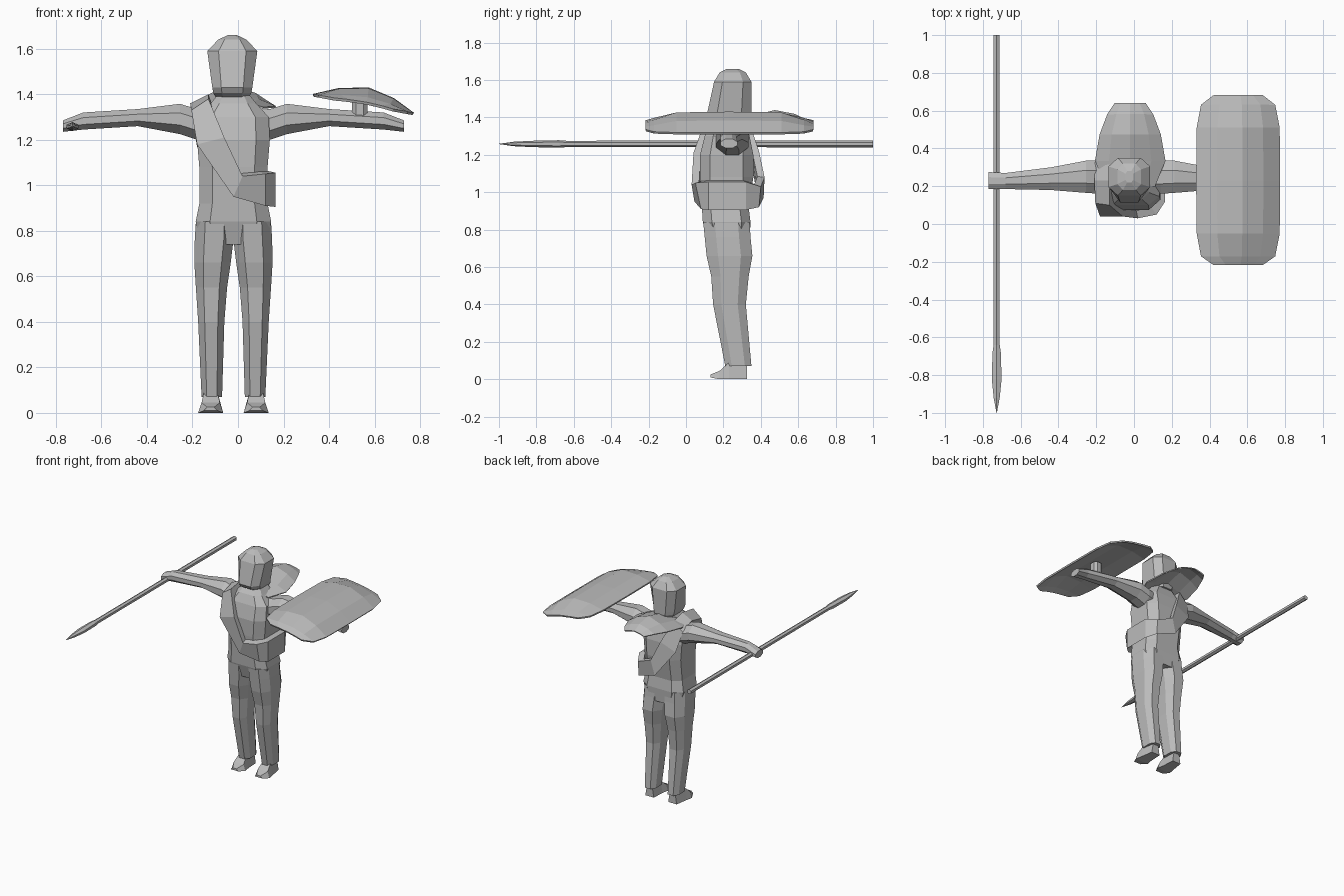
import bpy, bmesh, math
from mathutils import Vector

CX = -0.02  # the figure's mirror plane
grey = bpy.data.materials.new("plain grey")
grey.diffuse_color = (0.5, 0.5, 0.5, 1)


def make(name, bm):
    bmesh.ops.recalc_face_normals(bm, faces=bm.faces)
    me = bpy.data.meshes.new(name)
    bm.to_mesh(me)
    bm.free()
    me.materials.append(grey)
    ob = bpy.data.objects.new(name, me)
    bpy.context.collection.objects.link(ob)
    return ob


def skin(name, rings, closed=False):
    """Join rings of points with quads; cap the ends unless the rings form a loop."""
    bm = bmesh.new()
    vs = [[bm.verts.new(p) for p in r] for r in rings]
    n = len(rings[0])
    pairs = list(zip(vs, vs[1:])) + ([(vs[-1], vs[0])] if closed else [])
    for a, b in pairs:
        for i in range(n):
            j = (i + 1) % n
            bm.faces.new((a[i], a[j], b[j], b[i]))
    if not closed:
        bm.faces.new(vs[0])
        bm.faces.new(vs[-1])
    return make(name, bm)


def octagon(u0, u1, v0, v1, k=0.5):
    cu, cv, hu, hv = (u0 + u1) / 2, (v0 + v1) / 2, (u1 - u0) / 2, (v1 - v0) / 2
    base = [(1, k), (k, 1), (-k, 1), (-1, k), (-1, -k), (-k, -1), (k, -1), (1, -k)]
    return [(cu + hu * a, cv + hv * b) for a, b in base]


def upright(name, sections, k=0.5):
    """Sections are (z, x0, x1, y0, y1)."""
    return skin(name, [[(x, y, z) for x, y in octagon(x0, x1, y0, y1, k)]
                       for z, x0, x1, y0, y1 in sections])


def sheet(name, rows, thickness):
    """Grid of points made into a thin shell."""
    bm = bmesh.new()
    vs = [[bm.verts.new(p) for p in r] for r in rows]
    for a, b in zip(vs, vs[1:]):
        for i in range(len(a) - 1):
            bm.faces.new((a[i], a[i + 1], b[i + 1], b[i]))
    ob = make(name, bm)
    mod = ob.modifiers.new("thickness", 'SOLIDIFY')
    mod.thickness = thickness
    mod.offset = 0
    return ob


# torso: (z, half width, front, back)
upright("torso", [(z, CX - h, CX + h, a, b) for z, h, a, b in [
    (0.74, 0.14, 0.12, 0.34), (0.84, 0.166, 0.09, 0.345), (0.92, 0.15, 0.085, 0.335),
    (1.08, 0.15, 0.075, 0.36), (1.2, 0.16, 0.075, 0.36), (1.3, 0.155, 0.1, 0.34),
    (1.36, 0.1, 0.13, 0.32), (1.41, 0.06, 0.18, 0.3)]], 0.62)

# hooded head
upright("head", [(z, CX - 0.005 - h, CX - 0.005 + h, a, b) for z, h, a, b in [
    (1.37, 0.065, 0.19, 0.33), (1.405, 0.083, 0.13, 0.35), (1.43, 0.088, 0.115, 0.35),
    (1.59, 0.11, 0.15, 0.35), (1.64, 0.062, 0.18, 0.32), (1.66, 0.02, 0.22, 0.28)]], 0.55)

for side, s in (("right", -1), ("left", 1)):
    # trouser leg: (z, inner, outer, front, back)
    upright(side + "_leg", [(z, CX + s * i, CX + s * o, a, b) for z, i, o, a, b in [
        (0.07, 0.05, 0.14, 0.21, 0.35), (0.4, 0.04, 0.155, 0.145, 0.32),
        (0.55, 0.028, 0.165, 0.135, 0.335), (0.66, 0.012, 0.172, 0.11, 0.355),
        (0.76, 0.0, 0.17, 0.1, 0.345), (0.84, 0.0, 0.165, 0.092, 0.34)]])
    # foot with a long low toe
    rings = []
    for y, i, o, top in [(0.325, 0.06, 0.13, 0.09), (0.23, 0.055, 0.145, 0.09),
                         (0.18, 0.045, 0.155, 0.045), (0.13, 0.07, 0.13, 0.025)]:
        t = 0.01 if y < 0.15 else 0
        rings.append([(CX + s * i, y, t), (CX + s * o, y, t),
                      (CX + s * (o - 0.015), y, top), (CX + s * (i + 0.015), y, top)])
    skin(side + "_foot", rings)
    # arm: (reach, bottom, top, front, back)
    skin(side + "_arm", [[(CX + s * d, y, z) for y, z in octagon(a, b, z0, z1, 0.4)]
                         for d, z0, z1, a, b in [
        (0.08, 1.19, 1.33, 0.16, 0.32), (0.16, 1.2, 1.335, 0.16, 0.335),
        (0.235, 1.225, 1.358, 0.165, 0.335), (0.42, 1.26, 1.335, 0.18, 0.3),
        (0.66, 1.245, 1.32, 0.185, 0.27), (0.75, 1.235, 1.285, 0.185, 0.275)]])

# satchel band: a loop of (inner edge, outer edge) from shoulder to hip and back
loop = [((-.13, .23, 1.4), (-.21, .23, 1.36)), ((-.13, .1, 1.38), (-.205, .11, 1.33)),
        ((-.06, .04, 1.21), (-.18, .04, 1.18)), ((.02, .03, 1.04), (-.02, .045, .95)),
        ((.12, .05, 1.05), (.12, .08, .91)), ((.165, .12, 1.055), (.165, .12, .905)),
        ((.165, .32, 1.055), (.165, .32, .905)), ((.12, .4, 1.03), (.12, .39, .92)),
        ((0, .42, 1.08), (-.03, .415, .97)), ((-.06, .39, 1.22), (-.18, .38, 1.17)),
        ((-.13, .34, 1.37), (-.205, .33, 1.31))]
mid = Vector((CX, 0.23, 1.1))


def inward(p):
    return mid + (Vector(p) - mid) * 0.8


skin("satchel_band", [[a, b, inward(b), inward(a)] for a, b in loop], closed=True)

# cape flaring out behind the neck: (y, half width, edge z, middle z)
sheet("cape", [[(CX + h * t, y, e + (m - e) * (1 - abs(t) ** 1.6))
                for t in (-1, -0.6, 0, 0.6, 1)]
               for y, h, e, m in [(0.2, 0.13, 1.34, 1.37), (0.335, 0.185, 1.345, 1.4),
                                  (0.475, 0.16, 1.36, 1.435), (0.58, 0.12, 1.37, 1.415),
                                  (0.64, 0.08, 1.365, 1.385)]], 0.008)

# shield: domed, tilted shell; (y, x0, x1, dome height)
rows = []
for y, x0, x1, dome in [(-0.215, .42, .68, .008), (-0.17, .355, .745, .03), (-0.05, .333, .768, .07),
                        (0.23, .33, .77, .074), (0.51, .333, .768, .07), (0.63, .355, .745, .03),
                        (0.68, .42, .68, .008)]:
    rows.append([(x0 + (x1 - x0) * t, y, 1.457 - 0.186 * (x0 + (x1 - x0) * t) + dome * h)
                 for t, h in ((0, 0), (.25, .62), (.55, 1), (.8, .65), (1, 0))])
sheet("shield", rows, 0.012)

# strap joining the forearm and the shield
skin("shield_grip", [[(x, y, z) for x, y in octagon(0.5, 0.57, 0.19, 0.26)]
                     for z in (1.29, 1.4)])

# spear: shaft with a flat leaf blade; (y, half width, half height)
skin("spear", [[(-0.727 + w * a, y, 1.258 + h * b)
                for a, b in ((1, .5), (0, 1), (-1, .5), (-1, -.5), (0, -1), (1, -.5))]
               for y, w, h in [(1, .016, .018), (-0.64, .016, .017), (-0.68, .022, .02),
                               (-0.82, .026, .017), (-0.92, .016, .012), (-1, .001, .001)]])
